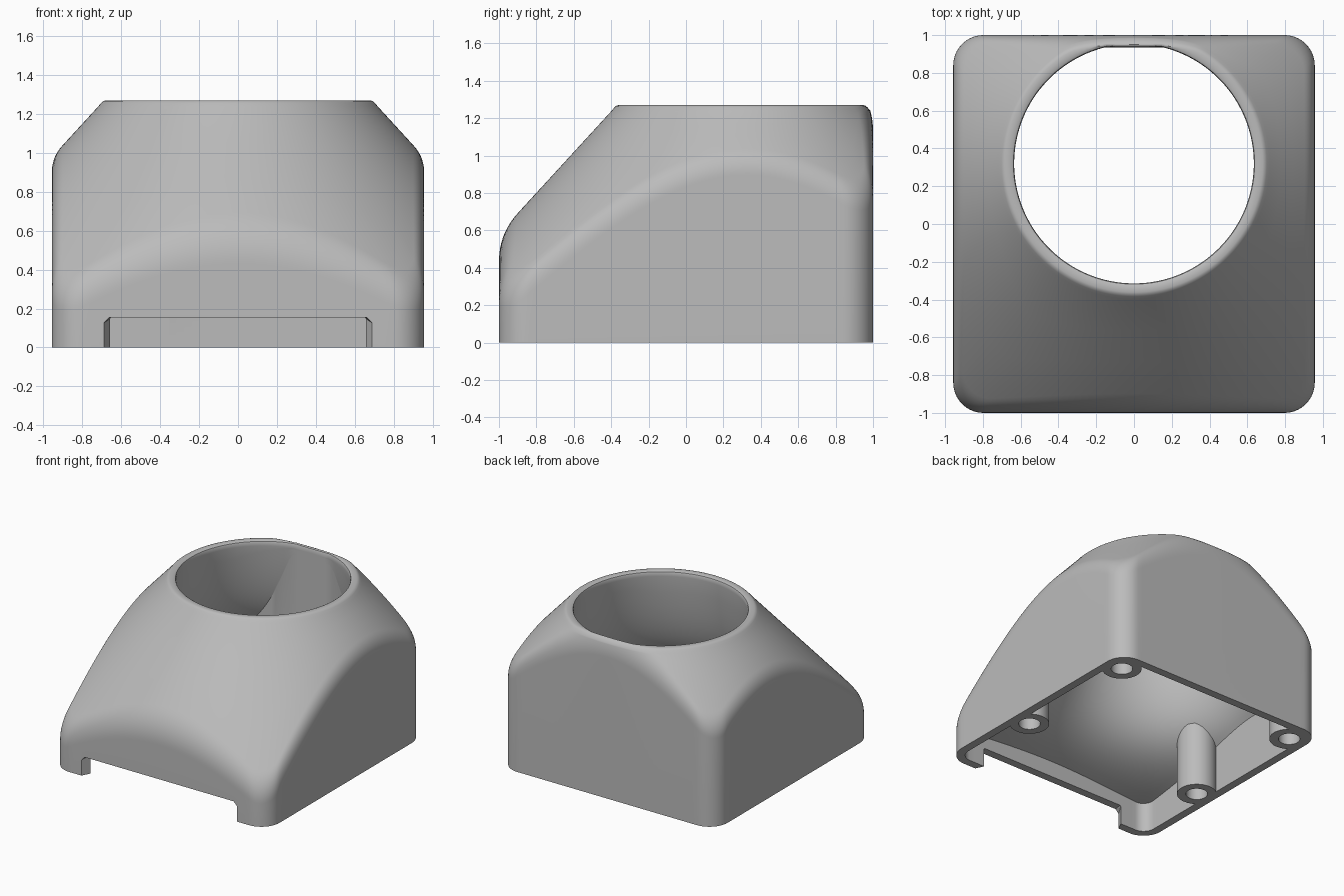
import bpy, bmesh, math
from mathutils import Vector

cube = bpy.data.objects.get("Cube")
if cube:
    bpy.data.objects.remove(cube)

HALF_X, HALF_Y, HEIGHT = 0.957, 1.0, 1.27
CORNER, WALL = 0.16, 0.065
AXIS = Vector((0, 0.32))          # centre of the round opening
TOP_RADIUS, SLOPE = 0.69, 0.917   # outer cone and its widening per unit of height

grey = bpy.data.materials.new("plain grey")
grey.use_nodes = True
grey.diffuse_color = (0.5, 0.5, 0.5, 1)
grey.node_tree.nodes["Principled BSDF"].inputs["Base Color"].default_value = grey.diffuse_color


def make_object(name, bm, smooth=True):
    bmesh.ops.recalc_face_normals(bm, faces=bm.faces)
    mesh = bpy.data.meshes.new(name)
    bm.to_mesh(mesh)
    bm.free()
    mesh.materials.append(grey)
    obj = bpy.data.objects.new(name, mesh)
    bpy.context.collection.objects.link(obj)
    if smooth:
        smooth_object(obj)
    return obj


def smooth_object(obj):
    bpy.ops.object.select_all(action='DESELECT')
    obj.select_set(True)
    bpy.context.view_layer.objects.active = obj
    bpy.ops.object.shade_smooth_by_angle(angle=math.radians(32))


def footprint(side_steps=40, corner_steps=10):
    """Rounded rectangle as (point, outward normal) pairs."""
    arcs = []
    for i, (sx, sy) in enumerate([(1, 1), (-1, 1), (-1, -1), (1, -1)]):
        centre = Vector((sx * (HALF_X - CORNER), sy * (HALF_Y - CORNER)))
        arc = []
        for k in range(corner_steps + 1):
            a = math.pi / 2 * (i + k / corner_steps)
            n = Vector((math.cos(a), math.sin(a)))
            arc.append((centre + n * CORNER, n))
        arcs.append(arc)
    ring = []
    for i, arc in enumerate(arcs):
        ring += arc
        start, n = arc[-1]
        end = arcs[(i + 1) % 4][0][0]
        ring += [(start.lerp(end, k / side_steps), n) for k in range(1, side_steps)]
    return ring


def outer_radius(z, reach, blend):
    """Outer wall radius at a height: upright wall, rounded shoulder, then cone."""
    zc = HEIGHT - (reach - TOP_RADIUS) / SLOPE
    length = math.hypot(1, SLOPE)
    dr, dz = -SLOPE / length * blend, blend / length
    if z <= zc - blend:
        return reach
    if z >= zc + dz:
        return TOP_RADIUS + (HEIGHT - z) * SLOPE
    a, b, c = dz - blend, 2 * blend, zc - blend - z
    u = (-b + math.sqrt(b * b - 4 * a * c)) / (2 * a)
    return reach + dr * u * u


def outer_section(reach, d, z_end):
    """(radius, height) pairs up the outer skin."""
    blend = 0.08 + 0.07 * d.y ** 2
    zc = HEIGHT - (reach - TOP_RADIUS) / SLOPE
    low = min(zc - blend, z_end - 0.08)
    high = min(zc + blend * 0.74, z_end - 0.02)
    heights = [0] + [low + (high - low) * k / 10 for k in range(11)]
    heights += [high + (z_end - high) * k / 3 for k in range(1, 4)]
    return [(outer_radius(z, reach, blend), z) for z in heights]


def inner_section(reach, z_end, steps=16):
    """(radius, height) pairs up the cavity: short wall, then a bell to the opening."""
    floor, core, flare = 0.1, 0.515, 0.135
    meet = min(floor + flare / max(reach - core, 0.01), z_end - 0.05)
    ratio = (z_end - floor) / (meet - floor)
    heights = [floor + (meet - floor) * ratio ** (k / steps) for k in range(steps + 1)]
    return [(reach, 0)] + [(min(reach, core + flare / (z - floor)), z) for z in heights]


# Hollow housing: outer skin, rounded lip, bell-shaped cavity
bm = bmesh.new()
columns = []
for point, normal in footprint():
    col = []
    ray = point - AXIS
    outer = outer_section(ray.length, ray.normalized(), HEIGHT - 0.03)
    in_ray = point - normal * WALL - AXIS
    inner = inner_section(in_ray.length, HEIGHT - 0.04)
    r_out, r_in = outer[-1][0], inner[-1][0]
    lip = [(r_out - 0.014, 0.013), (r_out - 0.024, 0.004), (r_out - 0.036, 0),
           (r_in + 0.015, 0), (r_in + 0.004, 0.006), (r_in, 0.016)]
    lip = [(r, HEIGHT - drop) for r, drop in lip]
    for pairs, direction in [(outer + lip, ray.normalized()), (inner[::-1], in_ray.normalized())]:
        for r, z in pairs:
            p = AXIS + direction * r
            col.append(bm.verts.new((p.x, p.y, z)))
    columns.append(col)
for i, col in enumerate(columns):
    nxt = columns[(i + 1) % len(columns)]
    for j in range(len(col)):
        k = (j + 1) % len(col)
        bm.faces.new((col[j], nxt[j], nxt[k], col[k]))
housing = make_object("housing", bm, smooth=False)

# Front cable notch: tapered, with clipped outer top corners
bm = bmesh.new()
ends = []
for y, w, clip in [(-1.02, 0.70, 0.036), (-0.92, 0.65, 0.002)]:
    outline = [(-w, -0.1), (w, -0.1), (w, 0.155 - clip), (w - clip, 0.155),
               (clip - w, 0.155), (-w, 0.155 - clip)]
    ends.append([bm.verts.new((x, y, z)) for x, z in outline])
    bm.faces.new(ends[-1])
for i in range(6):
    k = (i + 1) % 6
    bm.faces.new((ends[0][i], ends[0][k], ends[1][k], ends[1][i]))
cutter = make_object("notch_cutter", bm, smooth=False)
cutter.hide_render = True

mod = housing.modifiers.new("notch", 'BOOLEAN')
mod.operation = 'DIFFERENCE'
mod.solver = 'EXACT'
mod.object = cutter
bpy.context.view_layer.objects.active = housing
bpy.ops.object.modifier_apply(modifier=mod.name)
bpy.data.objects.remove(cutter)
smooth_object(housing)


# Screw posts with blind holes, running up into the bell
def screw_post(name, x, y, steps=32):
    bm = bmesh.new()
    profile = [(0, 0.3), (0.08, 0.3), (0.08, 0), (0.146, 0), (0.146, 0.52), (0, 0.52)]
    verts = [bm.verts.new((x + r, y, z)) for r, z in profile]
    edges = [bm.edges.new(pair) for pair in zip(verts, verts[1:])]
    bmesh.ops.spin(bm, geom=verts + edges, cent=(x, y, 0), axis=(0, 0, 1),
                   angle=math.tau, steps=steps)
    bmesh.ops.remove_doubles(bm, verts=bm.verts, dist=0.0005)
    make_object(name, bm)


for side, sx in (("left", 1), ("right", -1)):
    for place, y in (("back", 0.82), ("front", -0.24)):
        screw_post(f"{place}_{side}_screw_post", sx * 0.805, y)
